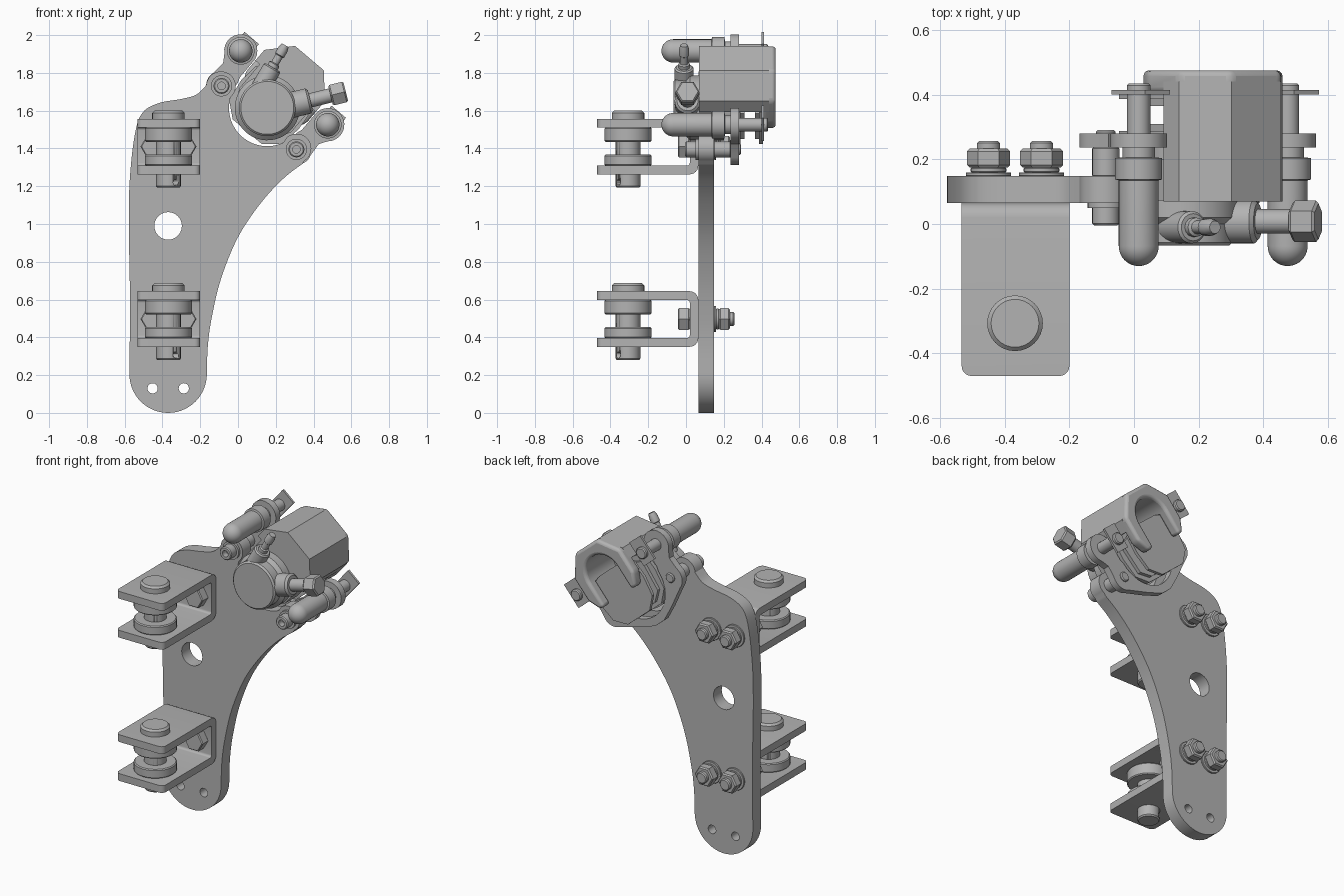
import bpy, bmesh, math
from math import cos, sin, pi, radians
from mathutils import Matrix, Vector

if "Cube" in bpy.data.objects:
    bpy.data.objects.remove(bpy.data.objects["Cube"])

steel = bpy.data.materials.new("grey steel")
steel.use_nodes = True
steel.diffuse_color = (0.45, 0.45, 0.45, 1)
steel.node_tree.nodes["Principled BSDF"].inputs["Base Color"].default_value = (0.45, 0.45, 0.45, 1)


def finish(name, bm, matrix, bevel=0):
    bmesh.ops.remove_doubles(bm, verts=bm.verts, dist=1e-5)
    bmesh.ops.recalc_face_normals(bm, faces=bm.faces)
    mesh = bpy.data.meshes.new(name)
    bm.to_mesh(mesh)
    bm.free()
    mesh.materials.append(steel)
    ob = bpy.data.objects.new(name, mesh)
    bpy.context.collection.objects.link(ob)
    ob.matrix_world = matrix
    if bevel:
        mod = ob.modifiers.new("Bevel", "BEVEL")
        mod.width, mod.segments, mod.limit_method = bevel, 3, "ANGLE"
    bpy.ops.object.select_all(action="DESELECT")
    ob.select_set(True)
    bpy.context.view_layer.objects.active = ob
    bpy.ops.object.shade_smooth_by_angle(angle=radians(32))
    return ob


def arc(cx, cz, r, a0, a1, n=16):
    """Points on an arc, angles in degrees."""
    return [(cx + r * cos(radians(a0 + (a1 - a0) * i / n)),
             cz + r * sin(radians(a0 + (a1 - a0) * i / n))) for i in range(n + 1)]


def smooth_path(pts, n=6):
    """Catmull-Rom curve through the points."""
    p = [Vector(q) for q in [pts[0]] + pts + [pts[-1]]]
    out = []
    for a, b, c, d in zip(p, p[1:], p[2:], p[3:]):
        for i in range(n):
            t = i / n
            out.append(tuple(0.5 * (2 * b + (c - a) * t + (2 * a - 5 * b + 4 * c - d) * t * t
                                    + (3 * b - a - 3 * c + d) * t ** 3)))
    return out + [pts[-1]]


def prism(name, outline, y0, y1, matrix=Matrix(), holes=(), bevel=0, round_front=0):
    """Extrude an x-z outline along y, with optional holes."""
    bm = bmesh.new()
    edges = []
    for loop in [outline, *holes]:
        vs = [bm.verts.new((x, y0, z)) for x, z in loop]
        if holes:
            edges += [bm.edges.new((v, vs[i - 1])) for i, v in enumerate(vs)]
        else:
            bm.faces.new(vs)
    if holes:
        bmesh.ops.triangle_fill(bm, edges=edges, use_beauty=True)
    res = bmesh.ops.extrude_face_region(bm, geom=bm.faces[:])
    moved = [g for g in res["geom"] if isinstance(g, bmesh.types.BMVert)]
    bmesh.ops.translate(bm, verts=moved, vec=(0, y1 - y0, 0))
    if round_front:
        front = min(v.co.x for v in bm.verts)
        pick = [e for e in bm.edges if all(abs(v.co.x - front) < 1e-4 for v in e.verts)
                and abs(e.verts[0].co.y - e.verts[1].co.y) < 1e-4]
        bmesh.ops.bevel(bm, geom=pick, offset=round_front, segments=5, profile=0.5, affect="EDGES")
    return finish(name, bm, matrix, bevel)


def turned(name, profile, origin, axis=(0, 1, 0), matrix=Matrix(), sides=32):
    """Revolve (radius, height) points about an axis; six sides gives a hex."""
    bm = bmesh.new()
    pts = [(0, profile[0][1])] + profile + [(0, profile[-1][1])]
    vs = [bm.verts.new((r, 0, h)) for r, h in pts]
    es = [bm.edges.new(p) for p in zip(vs, vs[1:])]
    bmesh.ops.spin(bm, geom=vs + es, cent=(0, 0, 0), axis=(0, 0, 1), angle=2 * pi, steps=sides)
    rot = Vector(axis).to_track_quat("Z", "Y").to_matrix().to_4x4()
    return finish(name, bm, matrix @ Matrix.Translation(origin) @ rot)


def rod(r, h0, h1, c=0.006):
    """Chamfered cylinder profile."""
    return [(r - c, h0), (r, h0 + c), (r, h1 - c), (r - c, h1)]


# ---- Mounting plate
CX, CZ = 0.155, 1.615
left = smooth_path([(-0.575, 0.2), (-0.572, 0.6), (-0.578, 1.0), (-0.572, 1.25), (-0.545, 1.48),
                    (-0.505, 1.59), (-0.42, 1.64), (-0.3, 1.662), (-0.22, 1.685), (-0.168, 1.735)])
right = smooth_path([(0.34, 1.318), (0.24, 1.24), (0.12, 1.11), (0, 0.93), (-0.09, 0.71),
                     (-0.14, 0.5), (-0.16, 0.35), (-0.165, 0.2)])
outline = (left + arc(-0.09, 1.73, 0.078, 165, -30) + arc(CX, CZ, 0.203, 165, 295, 24)
           + arc(0.31, 1.4, 0.078, 130, -60) + right + arc(-0.37, 0.205, 0.205, 0, -180, 28)[1:-1])
holes = [arc(x, z, r, 0, 345, 23) for x, z, r in
         [(-0.37, 0.99, 0.073), (-0.452, 0.13, 0.027), (-0.287, 0.13, 0.027)]]
prism("mounting_plate", outline, 0.065, 0.148, holes=holes)

# ---- Two hinge clevises with pins, bushings and bolts
U = 0.147
channel = ([(-0.47, -U), *arc(0.02, -U + 0.045, 0.045, -90, 0, 6), *arc(0.02, U - 0.045, 0.045, 0, 90, 6),
            (-0.47, U), (-0.47, U - 0.046), *arc(0.005, U - 0.061, 0.015, 90, 0, 4),
            *arc(0.005, -U + 0.061, 0.015, 0, -90, 4), (-0.47, -U + 0.046)])
for label, z in (("lower", 0.497), ("upper", 1.41)):
    turn = Matrix.Translation((0, 0, z)) @ Matrix.Rotation(pi / 2, 4, "Z")
    prism(label + "_clevis", channel, 0.2, 0.533, turn, round_front=0.03)
    at = (-0.368, -0.307, z)
    up = (0, 0, 1)
    pin = turned(label + "_hinge_pin", [(0.058, -0.218), (0.065, -0.21), (0.065, U), (0.086, U),
                                        (0.086, 0.178), (0.074, 0.19)], at, up)
    turned(label + "_top_bushing", rod(0.125, 0.025, 0.101), at, up)
    turned(label + "_bottom_bushing", rod(0.125, -0.101, -0.043), at, up)
    cutter = turned(label + "_cotter_cutter", rod(0.016, -0.2, 0.2), (at[0], at[1], z - 0.19), (0.6, -0.8, 0))
    cutter.hide_render = True
    cutter.hide_set(True)
    hole = pin.modifiers.new("Cotter hole", "BOOLEAN")
    hole.operation, hole.object = "DIFFERENCE", cutter
    for side, x in (("right", -0.45), ("left", -0.286)):
        tag = label + "_" + side
        turned(tag + "_bolt_head", rod(0.066, -0.042, 0.02), (x, 0, z), sides=6)
        turned(tag + "_washer", rod(0.07, 0.148, 0.16, 0.002), (x, 0, z))
        turned(tag + "_spring_washer", rod(0.055, 0.16, 0.174, 0.002), (x, 0, z))
        turned(tag + "_nut", rod(0.066, 0.174, 0.233, 0.008), (x, 0, z), sides=6)
        turned(tag + "_bolt_end", rod(0.036, 0.14, 0.256), (x, 0, z))

# ---- Caliper, built upright in its own tilted frame
TILT = Matrix.Translation((CX, 0, CZ)) @ Matrix.Rotation(radians(40.3), 4, "Y")
PX, PZ, BX, BZ = 0.302, 0.139, 0.26, -0.068


def mirrored(half):
    """Close a right-hand half outline with its mirror image."""
    return half + [(-x, z) for x, z in reversed(half)]


# Bracket carrying the guide pins
bracket = mirrored([(0.04, -0.255), (0.14, -0.215), *arc(BX, BZ, 0.082, -75, 20, 8),
                    (PX + 0.045, 0.045), *arc(PX, PZ, 0.088, -50, 170, 14), (0.215, 0.03),
                    *arc(0, 0, 0.205, 0, -86, 10)][::-1])
inner = arc(0, 0, 0.205, 0, -180, 20)
rim = [(0.215, 0.03), *arc(PX, PZ, 0.088, 170, -50, 14), (PX + 0.03, 0.03),
       *arc(BX, BZ, 0.082, 20, -75, 8), (0.14, -0.215), (0.04, -0.255)]
bracket = mirrored(rim) + list(reversed(inner))
prism("caliper_bracket", bracket, 0.236, 0.28, TILT)

# Bridge with rounded back, and the two back fingers
bridge = mirrored([(0.1, 0.345), (0.21, 0.224), (0.21, 0.15), (0.125, 0.15)]
                  + arc(0, 0.15, 0.125, 0, 84, 10))
prism("caliper_bridge", bridge, 0.07, 0.44, TILT)
back = mirrored([(0.1, 0.345), (0.21, 0.224), (0.21, 0.07), (0.165, -0.005), (0.125, -0.005)]
                + arc(0, 0.15, 0.125, 0, 84, 10))
prism("caliper_back_fingers", back, 0.405, 0.475, TILT, bevel=0.018)
prism("caliper_front_wall", mirrored([(0.1, 0.32), (0.18, 0.22), (0.18, -0.02), (0.1, -0.13)]),
      0.072, 0.2, TILT)

# Piston housing
turned("piston_housing", [(0.14, -0.067), (0.15, -0.057), (0.15, 0.0), (0.172, 0.02),
                          (0.172, 0.2), (0.13, 0.2), (0.13, 0.265)], (0, 0, 0), matrix=TILT, sides=48)

# Brake pads either side of the disc gap
pad = mirrored([(0.1, -0.165), (0.18, -0.1), (0.2, 0.02), (0.19, 0.13), (0.09, 0.16)])
lining = mirrored([(0.08, -0.14), (0.15, -0.09), (0.165, 0.1), (0.08, 0.13)])
prism("front_pad_plate", pad, 0.262, 0.288, TILT)
prism("front_pad_lining", lining, 0.288, 0.31, TILT)
prism("back_pad_lining", lining, 0.365, 0.387, TILT)
prism("back_pad_plate", pad, 0.387, 0.407, TILT)

# Guide pins, clips and mounting bolts
dome = [(r, h) for r, h in arc(0, -0.068, 0.062, -88, 0, 10)]
for side, s in (("right", -1), ("left", 1)):
    at = (s * PX, 0, PZ)
    turned(side + "_guide_boot", dome + [(0.062, 0.135), (0.073, 0.138), (0.073, 0.204), (0.05, 0.206),
                                         (0.05, 0.236)], at, matrix=TILT)
    turned(side + "_guide_rod", rod(0.036, 0.2, 0.435), at, matrix=TILT)
    clip = [(at[0] + dx, PZ + dz) for dx, dz in [(-0.05, -0.07), (0.05, -0.07), (0.05, 0.09), (-0.05, 0.09)]]
    prism(side + "_clip", clip, 0.4, 0.414, TILT)
    at = (s * BX, 0, BZ)
    turned(side + "_mount_bolt", [(0.02, 0.035), (0.02, -0.004), (0.036, -0.004), (0.042, 0.002),
                                  (0.042, 0.05), (0.056, 0.05), (0.056, 0.066), (0.03, 0.066),
                                  (0.03, 0.285), (0.024, 0.291)], at, matrix=TILT)
    turned(side + "_mount_spacer", rod(0.042, 0.148, 0.236, 0.002), at, matrix=TILT)

# Hose fitting
hose = (0.97, 0, 0.24)
base = (CX, 0.008, 1.598)
turned("hose_boss", rod(0.068, 0.08, 0.235, 0.012), base, hose)
turned("hose_stem", rod(0.038, 0.2, 0.36), base, hose)
turned("hose_hex", rod(0.064, 0.345, 0.428, 0.008), base, hose, sides=6)

# Bleed valve
bleed = (0.5, 0, 0.86)
base = (0.125, -0.01, 1.73)
turned("bleed_boss", rod(0.05, -0.02, 0.115, 0.008), base, bleed)
turned("bleed_nipple", [(0.03, 0.1), (0.03, 0.135), (0.021, 0.14), (0.021, 0.185), (0.027, 0.19),
                        (0.027, 0.225), (0.02, 0.25)], base, bleed, sides=12)
